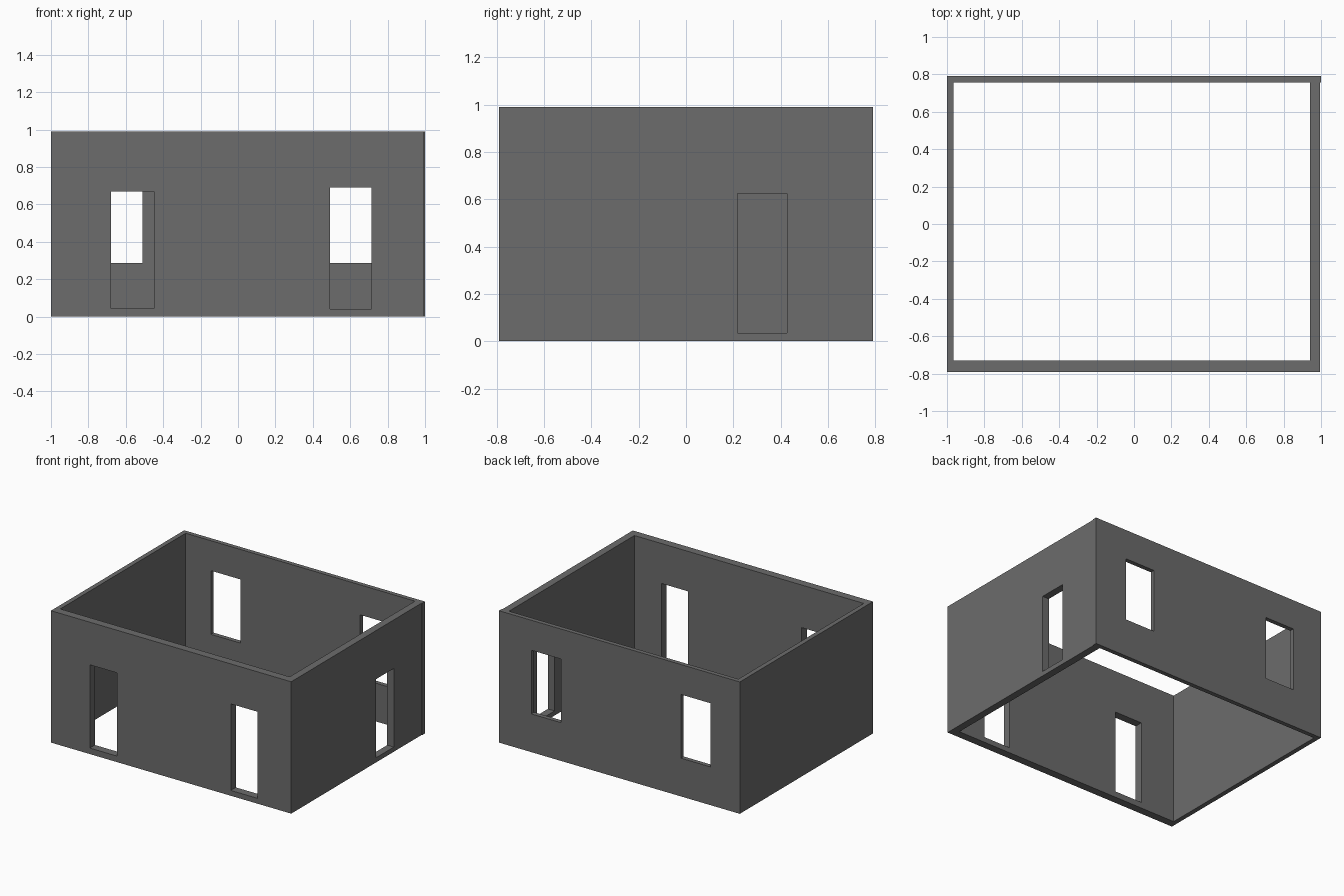
import bpy

if "Cube" in bpy.data.objects:
    bpy.data.objects.remove(bpy.data.objects["Cube"])

# Dark grey wall colour
dark = bpy.data.materials.new("dark_grey")
dark.diffuse_color = (0.15, 0.15, 0.15, 1)
dark.use_nodes = True
dark.node_tree.nodes["Principled BSDF"].inputs["Base Color"].default_value = dark.diffuse_color


def box(name, x, y, z):
    """Axis-aligned box from (min, max) ranges."""
    bpy.ops.mesh.primitive_cube_add(size=1, location=[sum(r) / 2 for r in (x, y, z)])
    ob = bpy.context.object
    ob.name = name
    ob.scale = [r[1] - r[0] for r in (x, y, z)]
    bpy.ops.object.transform_apply(location=False, rotation=False, scale=True)
    ob.data.materials.append(dark)
    return ob


def cut(wall, name, x, y, z):
    """Cut a rectangular opening through a wall."""
    cutter = box(name + "_cutter", x, y, z)
    cutter.hide_render = True
    mod = wall.modifiers.new(name, 'BOOLEAN')
    mod.operation = 'DIFFERENCE'
    mod.solver = 'EXACT'
    mod.object = cutter
    bpy.context.view_layer.objects.active = wall
    bpy.ops.object.modifier_apply(modifier=mod.name)
    bpy.data.objects.remove(cutter)


H = (0, 0.99)

# Four walls butted together at the corners
left_wall = box("left_wall", (-1, -0.965), (-0.79, 0.79), H)
back_wall = box("back_wall", (-0.965, 1), (0.757, 0.79), H)
front_wall = box("front_wall", (-0.965, 0.995), (-0.79, -0.73), H)
right_wall = box("right_wall", (0.94, 0.995), (-0.73, 0.757), H)

# Two doorways in the front wall
cut(front_wall, "front_left_door", (-0.678, -0.45), (-0.9, -0.6), (0.045, 0.67))
cut(front_wall, "front_right_door", (0.493, 0.715), (-0.9, -0.6), (0.04, 0.69))

# Doorway in the right wall
cut(right_wall, "side_door", (0.85, 1.1), (0.217, 0.427), (0.035, 0.625))

# Two windows in the back wall
for side, x in (("left", (-0.755, -0.51)), ("right", (0.485, 0.732))):
    cut(back_wall, "back_%s_window" % side, x, (0.65, 0.9), (0.287, 0.765))
